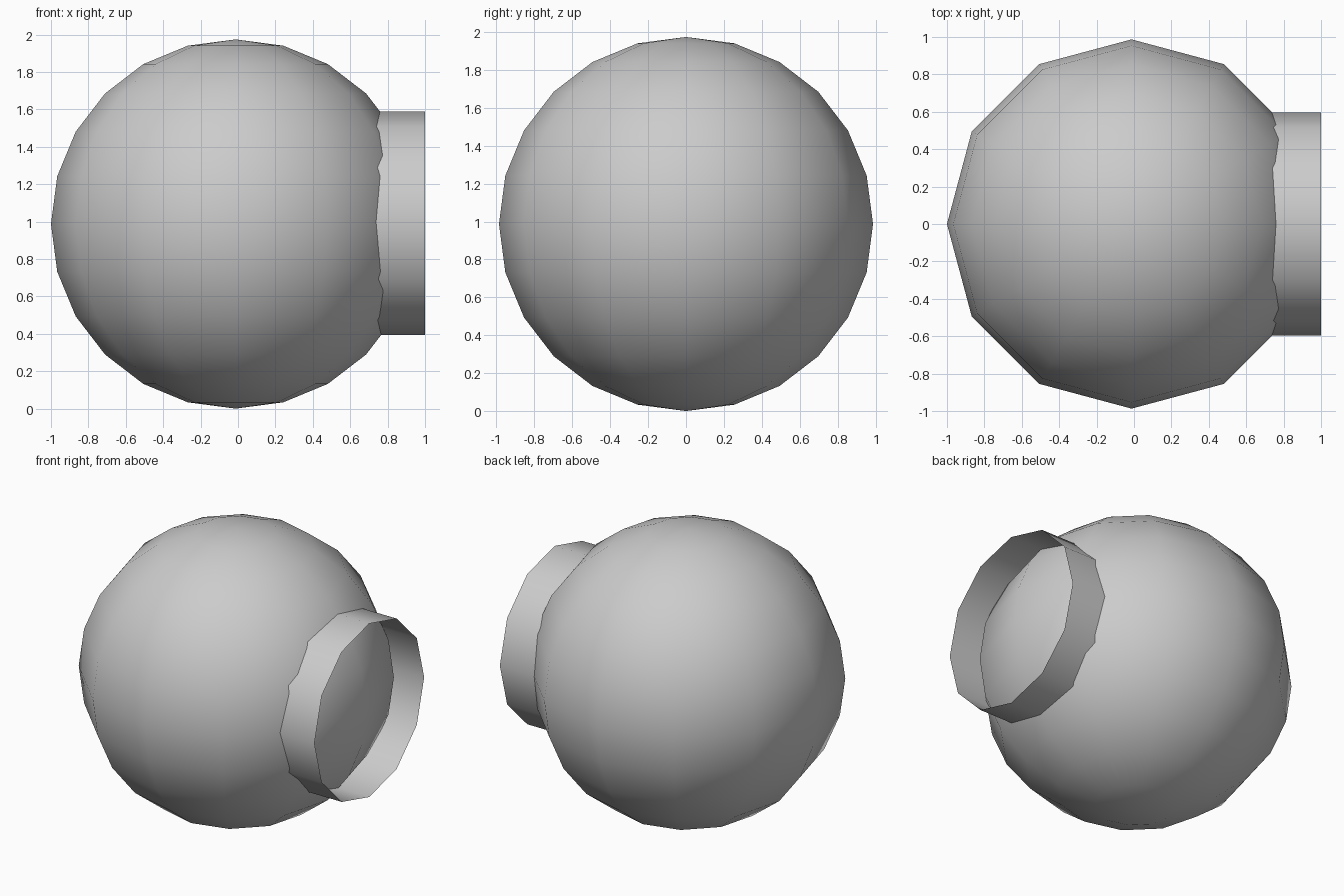
import bpy
import math

if "Cube" in bpy.data.objects:
    bpy.data.objects.remove(bpy.data.objects["Cube"])

R = 0.987          # ball radius
CX = R - 1.0       # ball centre so the left side sits at x = -1

# Main ball: 12 segments around z, 12 rings
bpy.ops.mesh.primitive_uv_sphere_add(segments=12, ring_count=12, radius=R,
                                     location=(CX, 0, R))
ball = bpy.context.object
ball.name = "ball_body"
bpy.ops.object.shade_smooth()

# Open thin-walled collar on the +x side, sunk slightly into the ball
x0, x1 = 0.70, 1.0
bpy.ops.mesh.primitive_cylinder_add(vertices=12, radius=0.597, depth=x1 - x0,
                                    end_fill_type='NOTHING',
                                    location=((x0 + x1) / 2, 0, R + 0.004),
                                    rotation=(0, math.pi / 2, 0))
collar = bpy.context.object
collar.name = "open_collar"
bpy.ops.object.shade_smooth()
